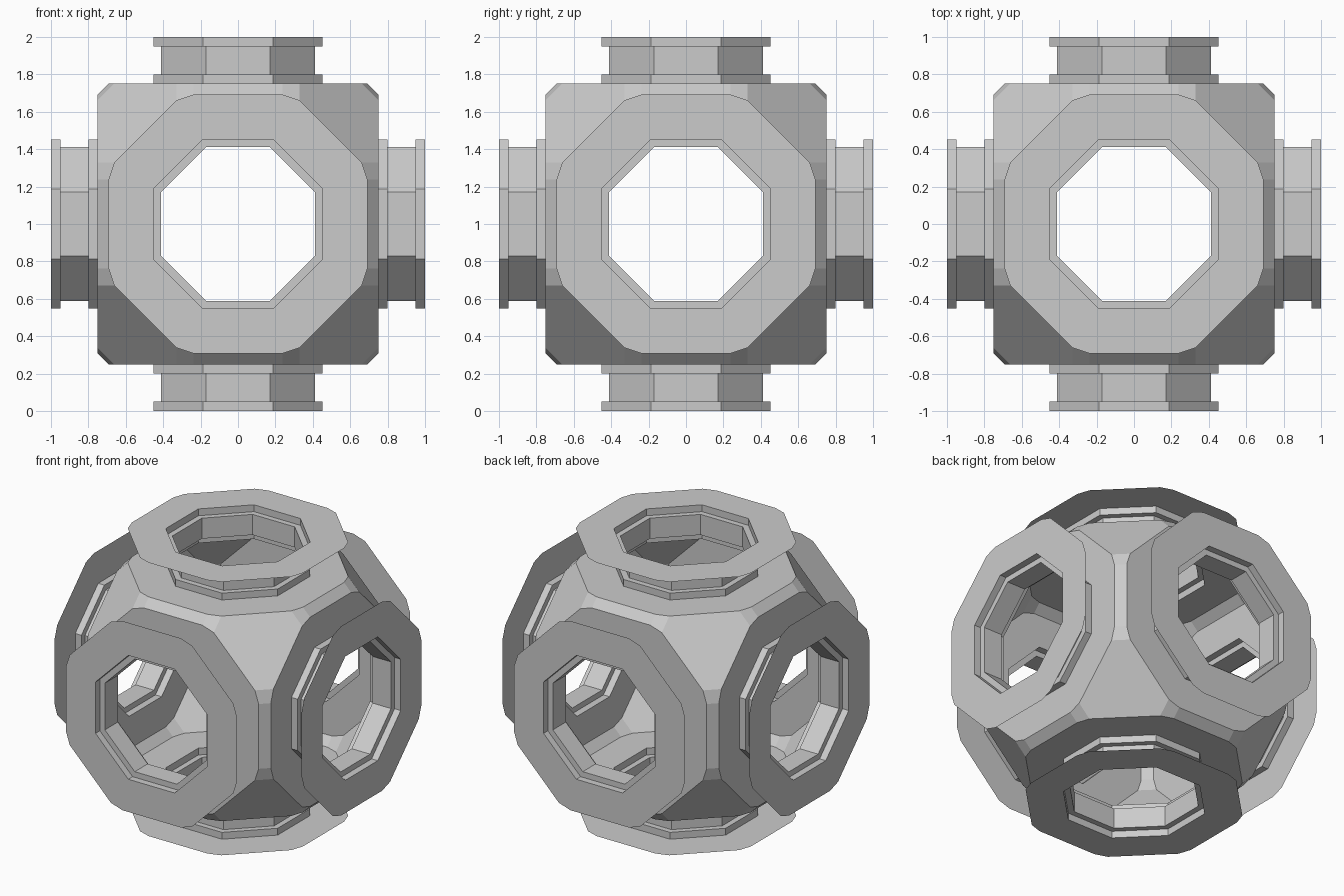
import bpy, bmesh
from math import radians, sin, cos, pi, tan
from mathutils import Matrix, Vector

if "Cube" in bpy.data.objects:
    bpy.data.objects.remove(bpy.data.objects["Cube"])

CENTRE = Matrix.Translation((0, 0, 1))
TURNS = [("top", 0, 'X'), ("front", 90, 'X'), ("bottom", 180, 'X'),
         ("back", 270, 'X'), ("right", 90, 'Y'), ("left", 270, 'Y')]


def octagon(apothem, z):
    r = apothem / cos(pi / 8)
    return [Vector((r * cos(pi / 8 + i * pi / 4), r * sin(pi / 8 + i * pi / 4), z))
            for i in range(8)]


def plate_outline(z):
    # octagon with every corner clipped, 16 points
    pts = []
    for q in range(4):
        rot = Matrix.Rotation(q * pi / 2, 3, 'Z')
        for x, y in [(.692, .237), (.662, .329), (.329, .662), (.237, .692)]:
            pts.append(rot @ Vector((x, y, z)))
    return pts


def add_plate(bm, inner, outer):
    # flat ring between the octagonal hole and the clipped outline
    for i in range(8):
        j = (i + 1) % 8
        bm.faces.new((inner[i], outer[2 * i], outer[2 * i + 1]))
        bm.faces.new((inner[i], outer[2 * i + 1], outer[2 * j], inner[j]))


def finish(bm, name):
    bmesh.ops.dissolve_limit(bm, angle_limit=radians(1), verts=bm.verts[:], edges=bm.edges[:])
    mesh = bpy.data.meshes.new(name)
    bm.to_mesh(mesh)
    bm.free()
    obj = bpy.data.objects.new(name, mesh)
    bpy.context.collection.objects.link(obj)
    obj.matrix_world = CENTRE
    return obj


# hollow faceted body: hull of the six outlines, with the six sides opened
bm = bmesh.new()
for _, deg, axis in TURNS:
    rot = Matrix.Rotation(radians(deg), 3, axis)
    for p in plate_outline(.75):
        bm.verts.new(rot @ p)
bmesh.ops.convex_hull(bm, input=bm.verts[:])
sides = [f for f in bm.faces
         if any(all(abs(abs(v.co[k]) - .75) < 1e-4 for v in f.verts) for k in range(3))]
bmesh.ops.delete(bm, geom=sides, context='FACES')
for _, deg, axis in TURNS:
    rot = Matrix.Rotation(radians(deg), 3, axis)
    add_plate(bm, [bm.verts.new(rot @ p) for p in octagon(.453, .75)],
              [bm.verts.new(rot @ p) for p in plate_outline(.75)])
bmesh.ops.remove_doubles(bm, verts=bm.verts[:], dist=.001)
finish(bm, "body_shell")

# six ports: thin outer flange on a stepped octagonal neck
NECK = [(.453, 1), (.453, .95), (.412, .95), (.412, .8), (.453, .8), (.453, .75)]
for name, deg, axis in TURNS:
    bm = bmesh.new()
    loops = [[bm.verts.new(p) for p in octagon(a, z)] for a, z in NECK]
    add_plate(bm, loops[0], [bm.verts.new(p) for p in plate_outline(1)])
    for up, low in zip(loops, loops[1:]):
        for i in range(8):
            j = (i + 1) % 8
            bm.faces.new((up[i], up[j], low[j], low[i]))
    bm.transform(Matrix.Rotation(radians(deg), 4, axis))
    finish(bm, name + "_port")
